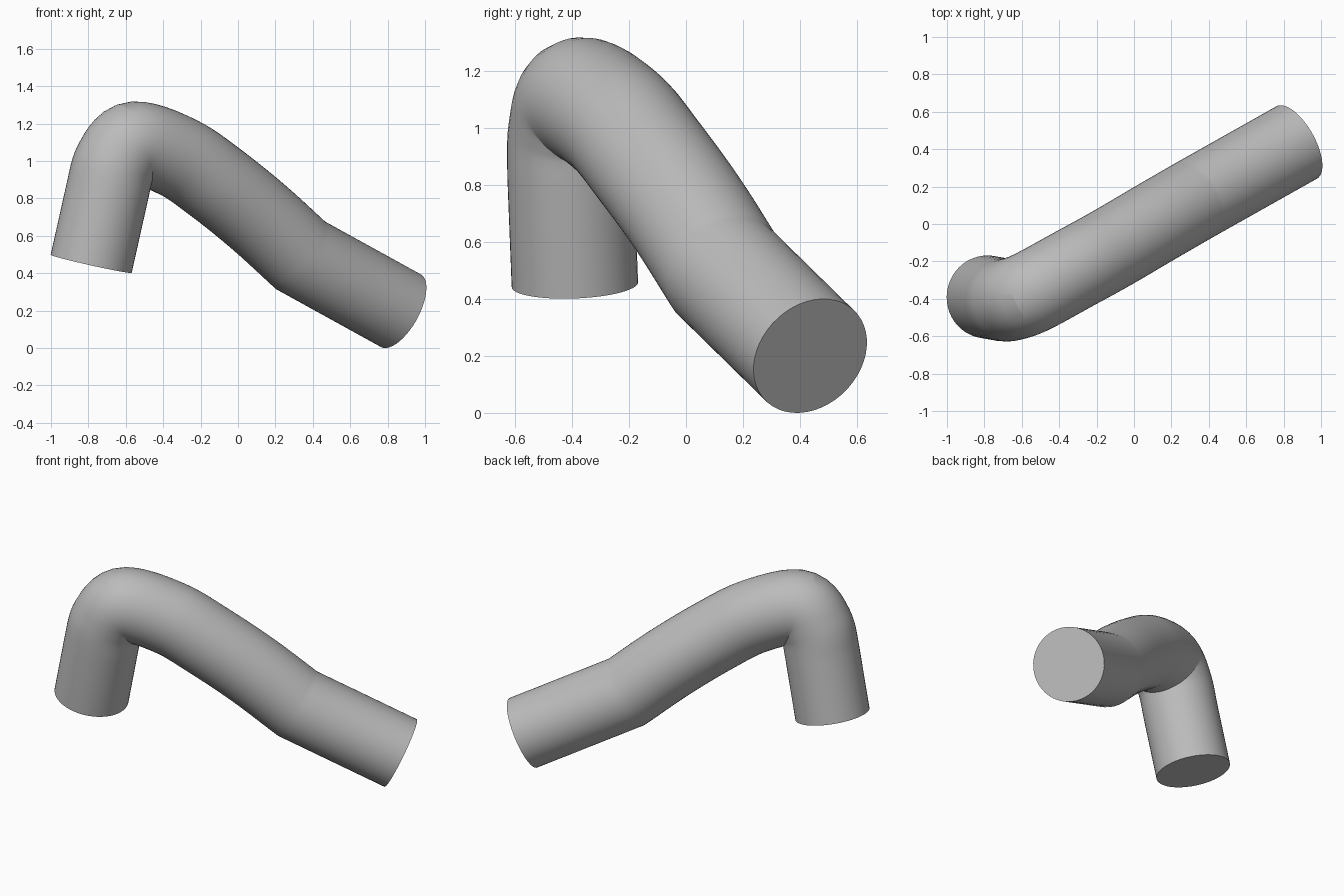
import bpy, bmesh, math
from mathutils import Vector

cube = bpy.data.objects.get("Cube")
if cube:
    bpy.data.objects.remove(cube)

RADIUS, SIDES, STEPS = 0.222, 48, 7

# Centre line: straight inlet, tight bend, long falling arm, straight outlet
inlet = Vector((-0.785, -0.39, 0.45))
outlet = Vector((0.87, 0.436, 0.2))
bend = [Vector(p) for p in (
    (-0.70, -0.405, 0.83), (-0.655, -0.402, 0.99), (-0.55, -0.365, 1.095),
    (-0.32, -0.24, 1.02), (-0.12, -0.13, 0.885), (0.11, 0.005, 0.70),
    (0.335, 0.135, 0.495))]


def spline(points, before, after):
    """Smooth curve through the points, guided by one extra point at each end."""
    p = [before] + points + [after]
    path = []
    for a, b, c, d in zip(p, p[1:], p[2:], p[3:]):
        for i in range(STEPS):
            t = i / STEPS
            path.append(0.5 * (2 * b + (c - a) * t + (2 * a - 5 * b + 4 * c - d) * t * t
                               + (3 * b - a - 3 * c + d) * t ** 3))
    return path + [points[-1]]


before = bend[0] - (bend[0] - inlet).normalized() * 0.17
after = 2 * bend[-1] - bend[-2]
path = [inlet] + spline(bend, before, after) + [outlet]

# Sweep a circle, mitring every ring on the plane between its two segments
bm = bmesh.new()
dirs = [(b - a).normalized() for a, b in zip(path, path[1:])]
side = dirs[0].orthogonal().normalized()
up = dirs[0].cross(side)
angles = [math.tau * i / SIDES for i in range(SIDES)]
ring = [inlet + RADIUS * (math.cos(a) * side + math.sin(a) * up) for a in angles]
rings = [[bm.verts.new(v) for v in ring]]
for i, d in enumerate(dirs):
    centre = path[i + 1]
    plane = (d + dirs[min(i + 1, len(dirs) - 1)]).normalized()
    ring = [v + d * ((centre - v).dot(plane) / d.dot(plane)) for v in ring]
    rings.append([bm.verts.new(v) for v in ring])
for lower, upper in zip(rings, rings[1:]):
    for i in range(SIDES):
        j = (i + 1) % SIDES
        bm.faces.new((lower[i], lower[j], upper[j], upper[i]))

# Flat end caps
bm.faces.new(rings[0][::-1])
bm.faces.new(rings[-1])

mesh = bpy.data.meshes.new("bent_pipe")
bm.to_mesh(mesh)
bm.free()
pipe = bpy.data.objects.new("bent_pipe", mesh)
bpy.context.collection.objects.link(pipe)

# Plain grey finish
grey = bpy.data.materials.new("plain_grey")
grey.use_nodes = True
colour = (0.5, 0.5, 0.5, 1)
grey.diffuse_color = colour
grey.node_tree.nodes["Principled BSDF"].inputs["Base Color"].default_value = colour
mesh.materials.append(grey)

# Smooth walls with crisp rims and mitre seam
bpy.ops.object.select_all(action="DESELECT")
pipe.select_set(True)
bpy.context.view_layer.objects.active = pipe
bpy.ops.object.shade_smooth_by_angle(angle=math.radians(14))
